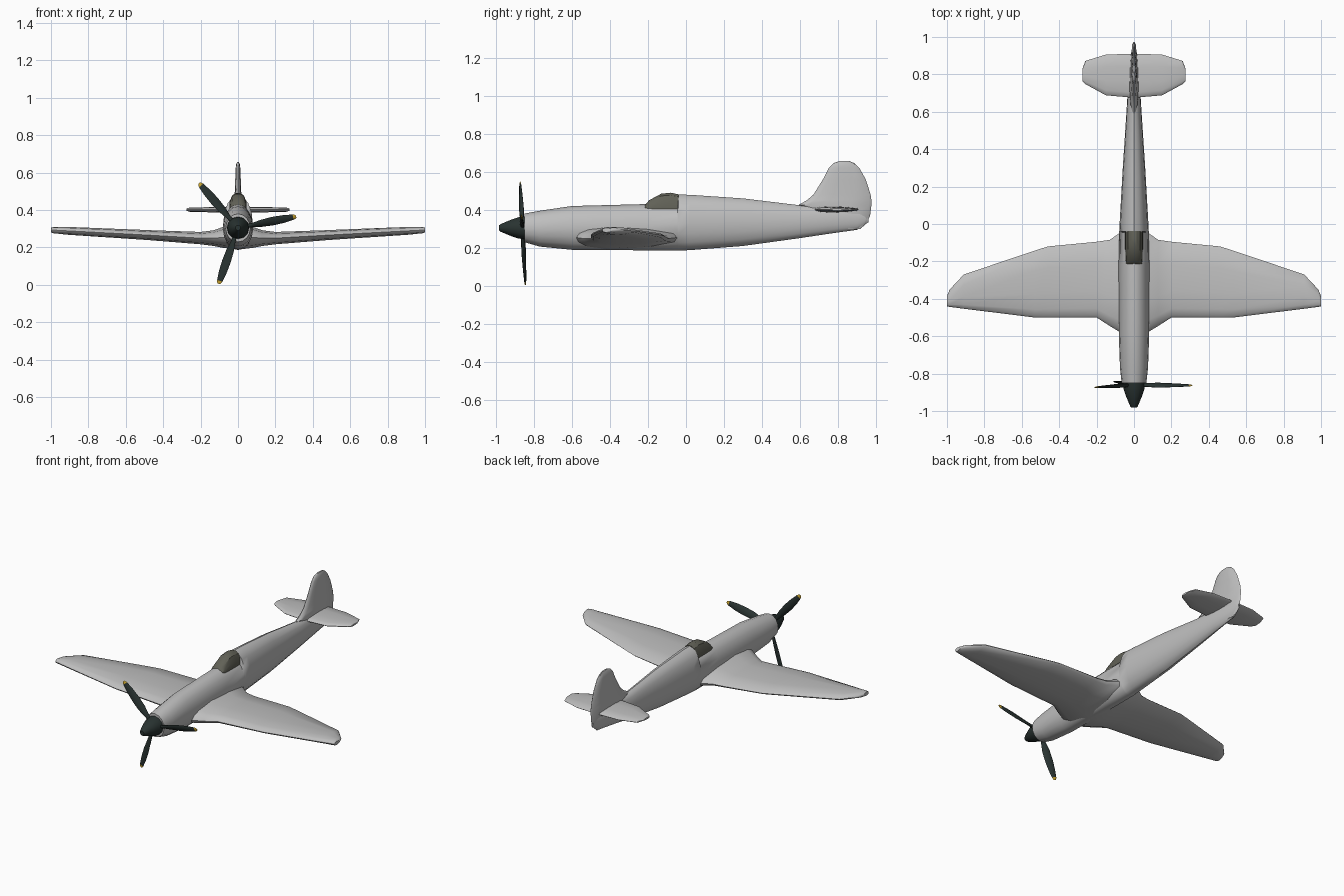
import bpy
import bmesh
from math import sin, cos, pi, radians
from mathutils import Matrix, Vector

cube = bpy.data.objects.get("Cube")
if cube:
    bpy.data.objects.remove(cube, do_unlink=True)


def material(name, rgb, rough=0.6):
    m = bpy.data.materials.new(name)
    m.use_nodes = True
    m.diffuse_color = (*rgb, 1)
    node = m.node_tree.nodes["Principled BSDF"]
    node.inputs["Base Color"].default_value = (*rgb, 1)
    node.inputs["Roughness"].default_value = rough
    return m


GREY = material("light grey paint", (0.52, 0.52, 0.52))
DARK = material("dark green black", (0.022, 0.033, 0.031))
GLASS = material("olive grey glass", (0.12, 0.12, 0.095))
YELLOW = material("yellow tip", (0.6, 0.38, 0.03))


def loft(name, rings, mats, angle=40, rule=None):
    """Skin a list of equal-length point rings and cap both ends."""
    bm = bmesh.new()
    vr = [[bm.verts.new(p) for p in ring] for ring in rings]
    n = len(vr[0])
    for a, b in zip(vr, vr[1:]):
        for i in range(n):
            j = (i + 1) % n
            bm.faces.new((a[i], a[j], b[j], b[i]))
    bm.faces.new(vr[0])
    bm.faces.new(vr[-1])
    bmesh.ops.recalc_face_normals(bm, faces=bm.faces)
    if rule:
        for f in bm.faces:
            f.material_index = rule(f.calc_center_median())
    mesh = bpy.data.meshes.new(name)
    bm.to_mesh(mesh)
    bm.free()
    for m in mats:
        mesh.materials.append(m)
    ob = bpy.data.objects.new(name, mesh)
    bpy.context.collection.objects.link(ob)
    bpy.ops.object.select_all(action='DESELECT')
    ob.select_set(True)
    bpy.context.view_layer.objects.active = ob
    bpy.ops.object.shade_smooth_by_angle(angle=radians(angle))
    return ob


# Fuselage: egg-shaped sections (y, bottom, top, half width)
def body_ring(y, bottom, top, w, sides=16):
    mid = bottom + (top - bottom) * 0.48
    ring = []
    for k in range(sides):
        a = 2 * pi * k / sides
        h = top - mid if sin(a) > 0 else mid - bottom
        ring.append((w * cos(a), y, mid + h * sin(a)))
    return ring


BODY = [(-.85, .23, .38, .066), (-.77, .207, .395, .075), (-.6, .19, .42, .081),
        (-.22, .187, .43, .082), (-.046, .186, .43, .079), (-.04, .186, .48, .079),
        (.02, .188, .479, .076), (.3, .21, .46, .06), (.59, .25, .425, .041),
        (.75, .274, .42, .031), (.9, .295, .41, .018), (.96, .335, .4, .006)]
loft("fuselage", [body_ring(*s) for s in BODY], [GREY])

# Aerofoil outline: chord fraction, thickness fraction
UPPER = [(0, 0), (.03, .4), (.12, .75), (.35, 1), (.7, .8), (.965, .38), (1, 0)]
FOIL = UPPER + [(t, -h) for t, h in reversed(UPPER[1:-1])]


def foil_rings(stations):
    return [[(x, le + (te - le) * t, z + th * h) for t, h in FOIL]
            for x, le, te, z, th in stations]


def both_sides(stations):
    return [(-s[0], *s[1:]) for s in reversed(stations) if s[0] > 0] + stations


# Wing with root fillet (x, leading y, trailing y, centre z, half thickness)
WING = [(0, -.6, -.02, .25, .062), (.08, -.575, -.05, .254, .056),
        (.13, -.545, -.085, .25, .042), (.2, -.5, -.095, .25, .033),
        (.46, -.5, -.12, .265, .027), (.53, -.5, -.142, .269, .026),
        (.91, -.453, -.27, .289, .021), (.985, -.443, -.35, .293, .017),
        (1, -.44, -.385, .293, .012)]
loft("wing", foil_rings(both_sides(WING)), [GREY])

# Tailplane
TAIL = [(0, .675, .91, .402, .017), (.15, .688, .906, .402, .014),
        (.26, .748, .872, .402, .011), (.276, .765, .83, .402, .006)]
loft("tailplane", foil_rings(both_sides(TAIL)), [GREY])

# Fin and rudder: lens sections (z, leading y, trailing y, half thickness)
FIN = [(.298, .82, .915, .012), (.33, .78, .95, .016), (.37, .7, .968, .021),
       (.425, .59, .975, .024), (.45, .635, .975, .021), (.48, .67, .971, .018),
       (.56, .72, .945, .015), (.62, .75, .912, .013), (.645, .775, .885, .01),
       (.656, .805, .862, .005)]
loft("fin", [[(th * h, le + (te - le) * t, z) for t, h in FOIL]
             for z, le, te, th in FIN], [GREY])

# Canopy (y, top, half width)
CANOPY = [(-.215, .425, .042), (-.195, .45, .045), (-.13, .485, .047),
          (-.08, .49, .047), (-.038, .481, .047)]
ARCH = [(1, 0), (.95, .45), (.68, .85), (.3, 1)]
ARCH += [(-x, z) for x, z in reversed(ARCH)]
loft("canopy", [[(w * x, y, .405 + (top - .405) * z) for x, z in ARCH]
                for y, top, w in CANOPY], [GLASS], 30)

# Propeller, tilted slightly with its shaft
HUB = Vector((0, -.86, .305))
TILT = Matrix.Translation(HUB) @ Matrix.Rotation(radians(3), 4, 'X')

SPINNER = [(-.122, .014), (-.115, .02), (-.06, .043), (-.02, .056), (.015, .06)]
loft("spinner", [[(r * cos(k * pi / 6), y, HUB.z + r * sin(k * pi / 6))
                  for k in range(12)]
                 for y, r in [(HUB.y + dy, r) for dy, r in SPINNER]], [DARK], 35)

# Blade sections (radius, half width, half thickness, pitch in degrees)
BLADE = [(.03, .01, .01, 40), (.07, .013, .009, 38), (.13, .023, .007, 30),
         (.19, .025, .006, 22), (.25, .022, .005, 17), (.3, .015, .004, 14),
         (.311, .011, .003, 13), (.317, .006, .002, 13)]


def blade_ring(r, w, th, pitch):
    turn = Matrix.Rotation(radians(pitch), 3, 'X')
    return [Vector((r, 0, 0)) + turn @ Vector((0, th * sin(k * pi / 4), w * cos(k * pi / 4)))
            for k in range(8)]


for i, deg in enumerate((11, 131, 251)):
    blade = loft(f"propeller_blade_{i + 1}", [blade_ring(*s) for s in BLADE],
                 [DARK, YELLOW], 40, lambda c: int(c.x > .3))
    blade.data.transform(TILT @ Matrix.Rotation(radians(-deg), 4, 'Y'))
